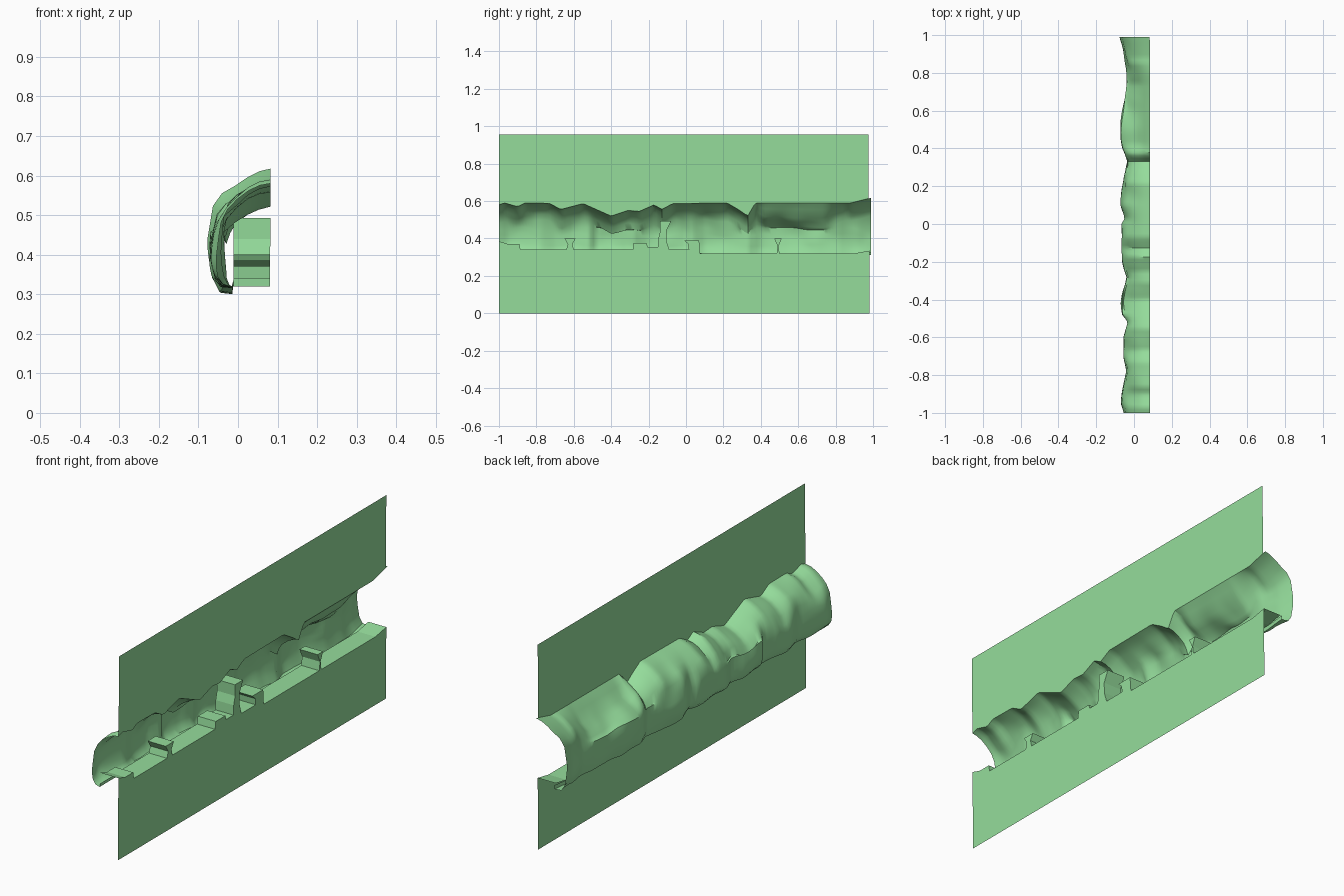
import bpy, bmesh, math
from mathutils import Vector, noise

if "Cube" in bpy.data.objects:
    bpy.data.objects.remove(bpy.data.objects["Cube"])


def lerp_table(table, y):
    if y <= table[0][0]:
        return table[0][1]
    for (a, u), (b, v) in zip(table, table[1:]):
        if y <= b:
            return u + (v - u) * (y - a) / (b - a)
    return table[-1][1]


def wall_x(z):
    return 0.079 + 0.006 * z


def make_object(name, verts, faces, mat, angle=None):
    me = bpy.data.meshes.new(name)
    me.from_pydata(verts, [], faces)
    bm = bmesh.new()
    bm.from_mesh(me)
    bmesh.ops.recalc_face_normals(bm, faces=bm.faces)
    bm.to_mesh(me)
    bm.free()
    ob = bpy.data.objects.new(name, me)
    bpy.context.collection.objects.link(ob)
    me.materials.append(mat)
    if angle:
        bpy.ops.object.select_all(action='DESELECT')
        ob.select_set(True)
        bpy.context.view_layer.objects.active = ob
        bpy.ops.object.shade_smooth_by_angle(angle=math.radians(angle))
    return ob


def loft(rows):
    n = len(rows[0])
    verts = [p for r in rows for p in r]
    faces = [(i * n + j, i * n + j + 1, (i + 1) * n + j + 1, (i + 1) * n + j)
             for i in range(len(rows) - 1) for j in range(n - 1)]
    return verts, faces


green = bpy.data.materials.new("green")
green.diffuse_color = (0.3, 0.72, 0.33, 1)
green.use_nodes = True
green.node_tree.nodes["Principled BSDF"].inputs["Base Color"].default_value = green.diffuse_color

# Upper lip of the opening and depth of the recess along y
TOP = [(-1, .58), (-.97, .59), (-.9, .57), (-.86, .59), (-.73, .588), (-.67, .555),
       (-.55, .587), (-.4, .52), (-.31, .55), (-.25, .545), (-.17, .58), (-.13, .555),
       (-.07, .587), (.22, .59), (.28, .555), (.33, .52), (.37, .59), (.88, .59), (1, .62)]
BACK = [(-1, -.055), (-.95, -.065), (-.78, -.042), (-.7, -.06), (-.6, -.06), (-.52, -.035),
        (-.48, -.065), (-.35, -.065), (-.28, -.042), (-.2, -.06), (0, -.065), (.03, -.048),
        (.1, -.068), (.25, -.055), (.33, -.035), (.4, -.065), (.55, -.067), (.7, -.042),
        (.82, -.038), (.92, -.055), (1, -.082)]
# Steeper overhang in the tall alcove
DROP = [(-1, 0), (.33, 0), (.42, .05), (.6, .06), (.74, .06), (.85, 0), (1, 0)]
# Stepped floor with small posts
FLOOR = [(-1, .385), (-.95, .37), (-.89, .37), (-.885, .34), (-.64, .34), (-.632, .37),
         (-.65, .40), (-.59, .40), (-.607, .37), (-.6, .34), (-.285, .34), (-.28, .375),
         (-.21, .375), (-.205, .355), (-.15, .355), (-.148, .40), (-.138, .44), (-.14, .493),
         (-.08, .493), (-.105, .44), (-.105, .39), (-.09, .34), (.015, .34), (.012, .37),
         (-.01, .39), (.07, .39), (.075, .32), (.485, .32), (.49, .36), (.472, .40),
         (.512, .40), (.495, .36), (.5, .32), (.9, .32), (.98, .335)]
BASE = [(-1, .335), (.05, .335), (.08, .32), (.9, .32), (1, .33)]

stations = [-1 + 1.99 * i / 130 for i in range(131)]

# Rocky recess shell
rows = []
for y in stations:
    t, d, s, b = (lerp_table(k, y) for k in (TOP, BACK, DROP, BASE))
    prof = [(wall_x(t), t), (.055, t - .006 - s * .5), (.025, t - .02 - s),
            (-.005, t - .042 - s), (d * .5, t - .065 - s), (d * .8, t - .095 - s * .7),
            (d * .95, .45), (d, .42), (d, .39), (d * .97, .365), (d * .9, .342),
            (d * .65, b - .012), (-.015, b - .017), (-.012, b)]
    row = []
    for j, (x, z) in enumerate(prof):
        k = math.sin(math.pi * j / (len(prof) - 1))
        q = Vector((x * 9, y * 9, z * 10))
        x += .013 * k * noise.noise(q)
        z += .02 * k * noise.noise(q + Vector((7, 3, 5)))
        row.append((max(x, -.09), y, z))
    rows.append(row)
make_object("rock_recess", *loft(rows), green, 40)

# Upper wall panel, cut by the rocky lip
panel = [y for y in stations if y <= .985]
rows = [[(wall_x(lerp_table(TOP, y)), y, lerp_table(TOP, y)), (wall_x(.955), y, .955)]
        for y in panel]
make_object("upper_wall", *loft(rows), green)

# Lower wall panel, following the floor steps
outline = [(-1, 0)] + FLOOR + [(.98, 0)]
make_object("lower_wall", [(wall_x(z), y, z) for y, z in outline],
            [list(range(len(outline)))], green)

# Ledge floor with blocks and posts
rows = [[(wall_x(z), y, z), (-.012, y, z)] for y, z in FLOOR]
make_object("stepped_floor", *loft(rows), green)
